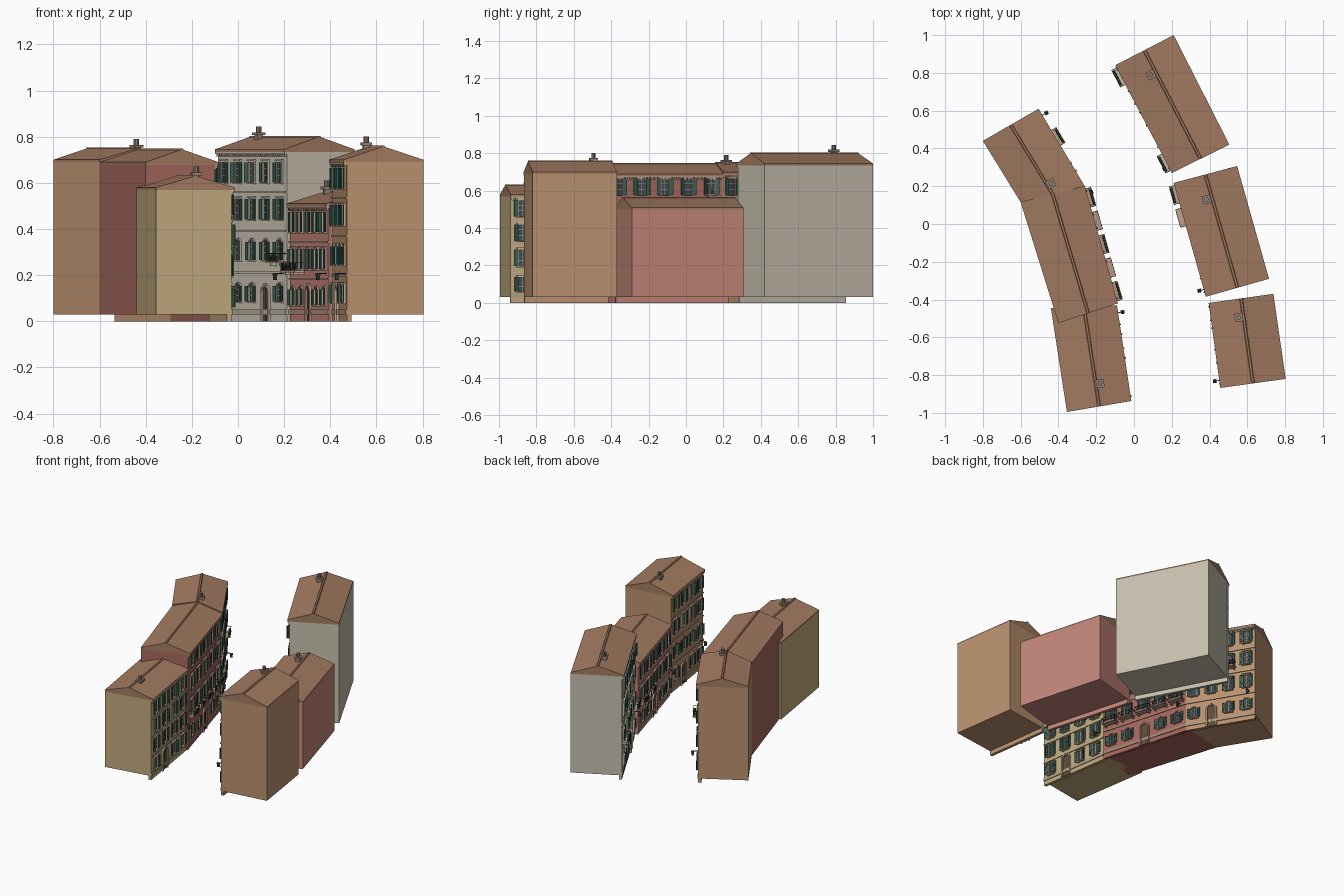
import bpy, bmesh, math, random
from mathutils import Vector

if "Cube" in bpy.data.objects:
    bpy.data.objects.remove(bpy.data.objects["Cube"])

random.seed(4)
MATS = {}


def material(name, col):
    if name not in MATS:
        m = bpy.data.materials.new(name)
        m.diffuse_color = (*col, 1)
        m.use_nodes = True
        m.node_tree.nodes["Principled BSDF"].inputs["Base Color"].default_value = m.diffuse_color
        MATS[name] = m
    return MATS[name]


COL = {"roof": (0.37, 0.20, 0.12), "shutters": (0.04, 0.12, 0.09), "glass": (0.05, 0.07, 0.08),
       "door": (0.12, 0.07, 0.04), "railings": (0.03, 0.03, 0.03), "plants": (0.07, 0.17, 0.05),
       "chimney": (0.30, 0.22, 0.17), "lamp": (0.04, 0.04, 0.04)}


def arch(u, w, z0, z1, n=8):
    """Round-headed outline, starting bottom right and ending bottom left."""
    r = w / 2
    rise = r * 0.8
    return ([(u + r, z0)] +
            [(u + r * math.cos(math.pi * i / n), z1 - rise + rise * math.sin(math.pi * i / n))
             for i in range(n + 1)] + [(u - r, z0)])


def rect(u, w, z0, z1):
    return [(u + w / 2, z0), (u + w / 2, z1), (u - w / 2, z1), (u - w / 2, z0)]


class House:
    """Local frame: u along the street wall, d out of the wall, z up."""

    def __init__(self, name, quad, eave, rise, wall, trim):
        self.name, self.parts, self.eave = name, {}, eave
        self.col = dict(COL, body=wall, facade=wall, trim=trim, plinth=[c * 0.8 for c in trim])
        self.quad = [Vector((x, y, 0)) for x, y in quad]
        s0, s1, b1, b0 = self.quad
        self.u = (s1 - s0).normalized()
        self.n = Vector((self.u.y, -self.u.x, 0))
        self.o = s0 - self.n * 0.015
        self.len = (s1 - s0).length
        # main block and thin street wall that reaches the ground
        inset = self.n * 0.02
        self.solid("body", [s0 - inset, s1 - inset, b1, b0], Vector((0, 0, 0.03)), Vector((0, 0, eave - 0.01)))
        self.box("facade", 0, self.len, -0.02, 0, 0, eave - 0.01)
        # gabled roof swept between the two ends
        m0, m1 = (s0 + b0) / 2, (s1 + b1) / 2
        up = lambda p, z: p + Vector((0, 0, z))
        sec = lambda s, m, b: [up(s, eave - 0.012), up(s, eave), up(m, eave + rise), up(b, eave), up(b, eave - 0.012)]
        self.loft("roof", sec(s0, m0, b0), sec(s1, m1, b1))
        cap = lambda m, b: [up(m.lerp(b, t), eave + rise + h) for t, h in
                            ((-0.05, -0.003), (-0.03, 0.003), (0.03, 0.003), (0.05, -0.003))]
        self.loft("roof", cap(m0, b0), cap(m1, b1))

    def bm(self, part):
        return self.parts.setdefault(part, bmesh.new()) if part not in self.parts else self.parts[part]

    def loft(self, part, a, b):
        bm = self.bm(part)
        va, vb = [bm.verts.new(p) for p in a], [bm.verts.new(p) for p in b]
        bm.faces.new(va)
        bm.faces.new(vb[::-1])
        for i in range(len(va)):
            j = (i + 1) % len(va)
            bm.faces.new((va[i], vb[i], vb[j], va[j]))

    def solid(self, part, pts, lo, hi):
        self.loft(part, [p + lo for p in pts], [p + hi for p in pts])

    def at(self, u, d, z):
        return self.o + self.u * u + self.n * d + Vector((0, 0, z))

    def prism(self, part, prof, d0, d1):
        self.loft(part, [self.at(u, d0, z) for u, z in prof], [self.at(u, d1, z) for u, z in prof])

    def box(self, part, u0, u1, d0, d1, z0, z1):
        self.prism(part, [(u0, z0), (u1, z0), (u1, z1), (u0, z1)], d0, d1)

    def frame(self, shape, u, w, z0, z1, t, d):
        self.prism("trim", shape(u, w + 2 * t, z0, z1 + t) + shape(u, w, z0, z1)[::-1], -0.001, d)

    def shutter(self, hinge, side, w, z0, z1, angle):
        c, s = math.cos(angle), math.sin(angle)

        def leaf(a, b, t0, t1, za, zb):
            pts = [self.at(hinge + side * (r * c - t * s), 0.007 + r * s + t * c, 0)
                   for r, t in ((a, t0), (b, t0), (b, t1), (a, t1))]
            self.solid("shutters", pts, Vector((0, 0, za)), Vector((0, 0, zb)))
        leaf(0, w, 0, 0.003, z0, z1)
        for a in (0, w - 0.003):
            leaf(a, a + 0.003, 0.003, 0.005, z0, z1)
        n = 7
        for i in range(n + 1):
            z = z0 + (z1 - z0 - 0.004) * i / n
            leaf(0.003, w - 0.003, 0.003, 0.0045, z, z + 0.004)

    def window(self, u, zc, w, h, arched, hood):
        z0, z1 = zc - h / 2, zc + h / 2
        shape = arch if arched else rect
        self.prism("glass", shape(u, w, z0, z1), -0.001, 0.002)
        self.frame(shape, u, w, z0, z1, 0.006, 0.008)
        self.box("trim", u - 0.001, u + 0.001, 0, 0.004, z0, z1)
        for k in (0.35, 0.68):
            self.box("trim", u - w / 2, u + w / 2, 0, 0.004, z0 + h * k - 0.001, z0 + h * k + 0.001)
        self.box("trim", u - w / 2 - 0.01, u + w / 2 + 0.01, 0, 0.014, z0 - 0.006, z0)
        if hood:
            self.box("trim", u - w / 2 - 0.01, u + w / 2 + 0.01, 0, 0.013, z1 + 0.006, z1 + 0.011)
        top = z1 - (w * 0.25 if arched else 0)
        for side in (-1, 1):
            self.shutter(u + side * (w / 2 + 0.003), side, w * 0.52, z0, top, random.choice((0.08, 0.15, 0.5)))

    def balcony(self, u, z, w, depth, plants):
        a, b = u - w / 2, u + w / 2
        self.box("trim", a, b, 0, depth, z - 0.008, z)
        for k in (a + 0.008, b - 0.014):
            self.box("trim", k, k + 0.006, 0, depth * 0.6, z - 0.02, z - 0.008)
        top = z + 0.032
        self.box("railings", a, b, depth - 0.003, depth, top, top + 0.003)
        for k in (a, b - 0.003):
            self.box("railings", k, k + 0.003, 0, depth, top, top + 0.003)
        n = 9
        for i in range(n + 1):
            k = a + (w - 0.002) * i / n
            self.box("railings", k, k + 0.002, depth - 0.0025, depth - 0.0005, z, top)
        if plants:
            self.box("door", a + 0.008, b - 0.008, depth - 0.015, depth - 0.004, z, z + 0.012)
            for i in range(5):
                ball = bmesh.ops.create_icosphere(self.bm("plants"), subdivisions=1, radius=0.008)
                p = self.at(a + w * (i + 0.8) / 5.6, depth - 0.009, z + 0.015 + random.uniform(0, 0.006))
                bmesh.ops.translate(self.bm("plants"), verts=ball["verts"], vec=p)

    def dress(self, rows, cols, arched_rows, balconies, door_col):
        L, e = self.len, self.eave
        # plinth, string courses, cornice and dentils
        self.box("plinth", 0.0, L, 0, 0.005, 0.03, 0.05)
        for lo, hi in zip(rows, rows[1:]):
            z = (lo + hi) / 2 - 0.01
            self.box("trim", 0, L, 0, 0.006, z, z + 0.008)
        self.box("trim", 0, L, 0, 0.014, e - 0.02, e - 0.011)
        n = int(L / 0.02)
        for i in range(n):
            k = L * (i + 0.25) / n
            self.box("trim", k, k + L / n * 0.5, 0, 0.009, e - 0.032, e - 0.02)
        # windows, balconies and the street door
        pitch = L / cols
        w = min(0.042, pitch * 0.34)
        for r, z in enumerate(rows):
            for c in range(cols):
                u = pitch * (c + 0.5)
                if r == 0 and c == door_col:
                    self.prism("door", arch(u, 0.055, 0.0, 0.15), -0.001, 0.003)
                    self.frame(arch, u, 0.055, 0.0, 0.15, 0.009, 0.011)
                    self.box("trim", u - 0.006, u + 0.006, 0, 0.014, 0.148, 0.163)
                    self.box("door", u - 0.001, u + 0.001, 0, 0.005, 0, 0.145)
                    continue
                self.window(u, z, w, 0.078 if r == 0 else 0.088, r in arched_rows, r not in arched_rows)
        for r, c, plants in balconies:
            self.balcony(pitch * (c + 0.5), rows[r] - 0.05, pitch * 0.8, 0.045, plants)
        # wall lantern near the far corner
        u = L - 0.04
        self.box("lamp", u - 0.002, u + 0.002, 0, 0.04, 0.205, 0.209)
        self.box("lamp", u - 0.007, u + 0.007, 0.032, 0.046, 0.178, 0.2)
        self.prism("lamp", [(u - 0.01, 0.2), (u + 0.01, 0.2), (u, 0.209)], 0.029, 0.049)

    def chimney(self, x, y, top):
        for r, z0, z1 in ((0.014, self.eave, top - 0.035), (0.022, top - 0.038, top - 0.026)):
            pts = [Vector((x, y, 0)) + self.u * a * r + self.n * b * r for a, b in ((-1, -1), (1, -1), (1, 1), (-1, 1))]
            self.solid("chimney", pts, Vector((0, 0, z0)), Vector((0, 0, z1)))
        ring = [Vector((x + 0.012 * math.cos(i * math.pi / 5), y + 0.012 * math.sin(i * math.pi / 5), 0)) for i in range(10)]
        self.solid("chimney", ring, Vector((0, 0, top - 0.027)), Vector((0, 0, top)))

    def finish(self):
        for part, bm in self.parts.items():
            bmesh.ops.recalc_face_normals(bm, faces=bm.faces[:])
            me = bpy.data.meshes.new(f"{self.name}_{part}")
            bm.to_mesh(me)
            bm.free()
            own = part in ("body", "facade", "trim", "plinth")
            key = f"{self.name}_{'wall' if part in ('body', 'facade') else part}" if own else part
            me.materials.append(material(key, self.col[part]))
            bpy.context.collection.objects.link(bpy.data.objects.new(me.name, me))


ORANGE, RED, YELLOW = (0.50, 0.29, 0.16), (0.38, 0.14, 0.11), (0.53, 0.40, 0.21)
GREY, PINK, STONE = (0.58, 0.53, 0.43), (0.55, 0.24, 0.19), (0.55, 0.47, 0.36)
TALL, LOW, SHORT = (0.12, 0.29, 0.46, 0.62), (0.10, 0.24, 0.375, 0.505), (0.11, 0.27, 0.43)

# name, plan outline (street edge first), eave, rise, wall, rows, columns, arched rows, balconies, door, chimney
HOUSES = [
    ("west_north", [(-0.26, 0.20), (-0.505, 0.61), (-0.80, 0.44), (-0.60, 0.115)], 0.70, 0.05, ORANGE,
     TALL, 4, (0,), [(2, 2, True)], 1, (-0.44, 0.215, 0.79)),
    ("west_middle", [(-0.085, -0.42), (-0.26, 0.20), (-0.60, 0.115), (-0.40, -0.525)], 0.69, 0.055, RED,
     TALL, 5, (0,), [(1, c, c % 2 == 0) for c in range(5)], 2, None),
    ("west_south", [(-0.014, -0.937), (-0.09, -0.43), (-0.44, -0.445), (-0.355, -0.995)], 0.58, 0.05, YELLOW,
     LOW, 4, (), [], 1, (-0.18, -0.845, 0.67)),
    ("east_north", [(-0.10, 0.84), (0.20, 0.27), (0.505, 0.42), (0.21, 1.0)], 0.745, 0.055, GREY,
     (0.125, 0.31, 0.486, 0.645), 5, (0, 1), [(1, 0, True), (1, 4, True)], 3, (0.09, 0.79, 0.845)),
    ("east_middle", [(0.21, 0.217), (0.38, -0.385), (0.715, -0.29), (0.546, 0.307)], 0.51, 0.052, PINK,
     SHORT, 5, (0,), [(1, 0, True), (1, 1, False)], 2, (0.385, 0.13, 0.61)),
    ("east_south", [(0.395, -0.418), (0.457, -0.868), (0.803, -0.82), (0.738, -0.37)], 0.70, 0.058, ORANGE,
     TALL, 4, (1,), [], 1, (0.555, -0.495, 0.80)),
]

for name, quad, eave, rise, wall, rows, cols, arched, balconies, door, chim in HOUSES:
    trim = [0.5 * a + 0.5 * b for a, b in zip(wall, STONE)]
    h = House(name, quad, eave, rise, wall, trim)
    h.dress(rows, cols, arched, balconies, door)
    if chim:
        h.chimney(*chim)
    h.finish()
